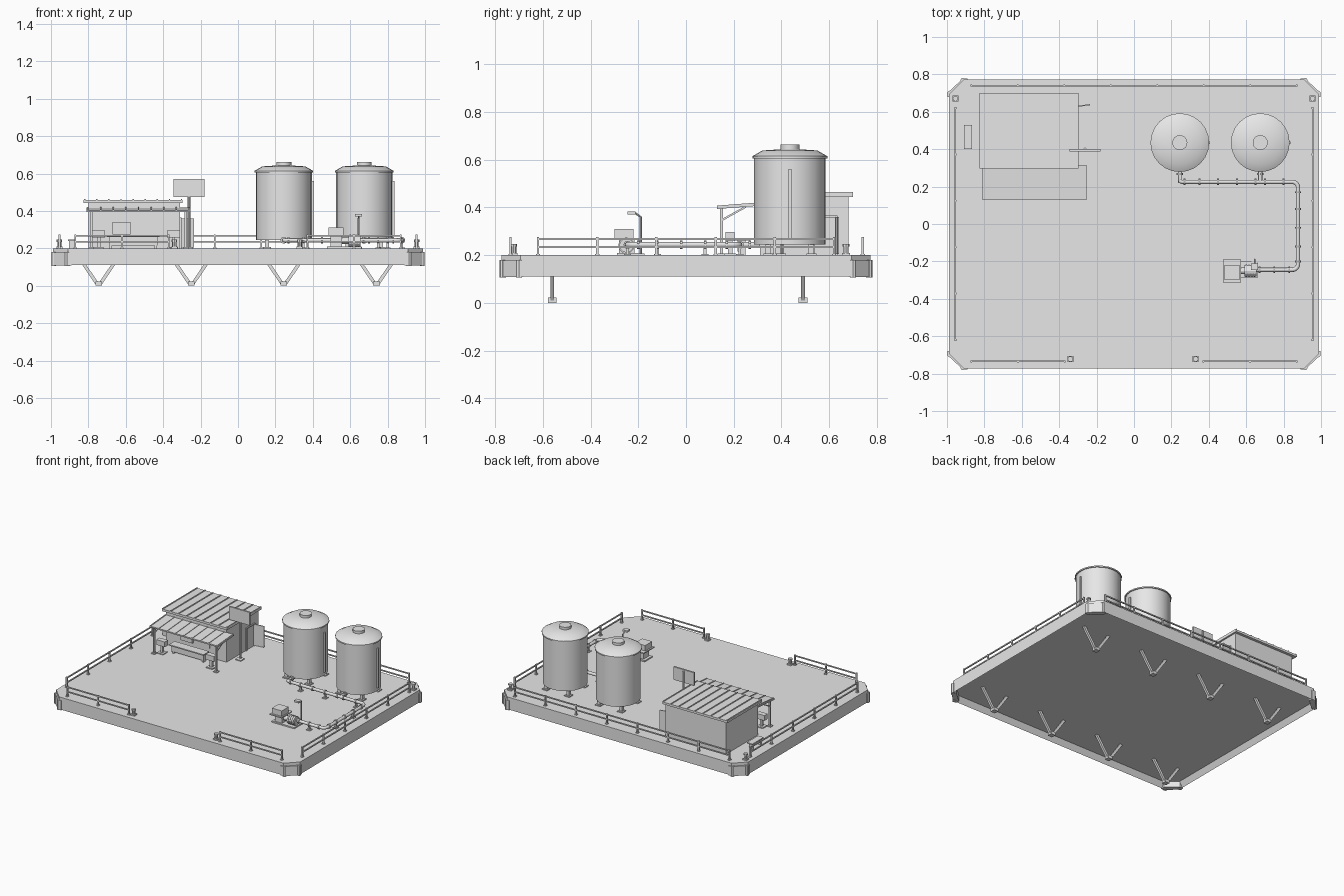
import bpy, bmesh, math
from mathutils import Vector, Matrix

grey = bpy.data.materials.new("plain_grey")
grey.diffuse_color = (0.8, 0.8, 0.8, 1)


class Part:
    """Collects simple solids into one named object."""
    def __init__(self, name):
        self.name, self.bm = name, bmesh.new()

    def box(self, x0, x1, y0, y1, z0, z1):
        m = Matrix.Translation(((x0 + x1) / 2, (y0 + y1) / 2, (z0 + z1) / 2))
        m = m @ Matrix.Diagonal((x1 - x0, y1 - y0, z1 - z0, 1))
        bmesh.ops.create_cube(self.bm, size=1, matrix=m)

    def block(self, x, y, z0, z1, w, d=None):
        d = d or w
        self.box(x - w / 2, x + w / 2, y - d / 2, y + d / 2, z0, z1)

    def rod(self, p, q, r, n=8, r2=None):
        p, q = Vector(p), Vector(q)
        rot = Vector((0, 0, 1)).rotation_difference(q - p).to_matrix().to_4x4()
        bmesh.ops.create_cone(self.bm, cap_ends=True, segments=n, radius1=r,
                              radius2=r if r2 is None else r2, depth=(q - p).length,
                              matrix=Matrix.Translation((p + q) / 2) @ rot)

    def beam(self, p, q, w, d):
        p, q = Vector(p), Vector(q)
        rot = (q - p).to_track_quat('Z', 'Y').to_matrix().to_4x4()
        m = Matrix.Translation((p + q) / 2) @ rot @ Matrix.Diagonal((w, d, (q - p).length, 1))
        bmesh.ops.create_cube(self.bm, size=1, matrix=m)

    def prism(self, pts, z0, z1):
        f = self.bm.faces.new([self.bm.verts.new((x, y, z0)) for x, y in pts])
        new = bmesh.ops.extrude_face_region(self.bm, geom=[f])["geom"]
        bmesh.ops.translate(self.bm, vec=(0, 0, z1 - z0),
                            verts=[v for v in new if isinstance(v, bmesh.types.BMVert)])
        return f

    def lathe(self, x, y, prof, n):
        rings = [[self.bm.verts.new((x + r * math.cos(2 * math.pi * i / n),
                                     y + r * math.sin(2 * math.pi * i / n), z))
                  for i in range(n)] for r, z in prof]
        for a, b in zip(rings, rings[1:]):
            for i in range(n):
                self.bm.faces.new((a[i], a[(i + 1) % n], b[(i + 1) % n], b[i]))
        self.bm.faces.new(rings[0][::-1])
        self.bm.faces.new(rings[-1])

    def done(self, smooth=False):
        bmesh.ops.recalc_face_normals(self.bm, faces=self.bm.faces[:])
        me = bpy.data.meshes.new(self.name)
        self.bm.to_mesh(me)
        self.bm.free()
        me.materials.append(grey)
        ob = bpy.data.objects.new(self.name, me)
        bpy.context.collection.objects.link(ob)
        if smooth:
            bpy.context.view_layer.objects.active = ob
            ob.select_set(True)
            bpy.ops.object.shade_smooth_by_angle(angle=math.radians(30))
            ob.select_set(False)


# Platform slab with cut corners and a recessed underside
X, Y, C = 0.99, 0.773, 0.08
p = Part("platform")
outline = [(X, Y - C), (X - C, Y), (C - X, Y), (-X, Y - C),
           (-X, C - Y), (C - X, -Y), (X - C, -Y), (X, C - Y)]
base = p.prism(outline, 0.11, 0.2)
bmesh.ops.inset_region(p.bm, faces=[base], thickness=0.025)
bmesh.ops.translate(p.bm, vec=(0, 0, 0.04), verts=base.verts[:])
p.done()

# Corner fenders with raised ends
p = Part("corner_fenders")
for sx in (-1, 1):
    for sy in (-1, 1):
        p.prism([(sx * a, sy * b) for a, b in
                 ((0.89, 0.779), (0.915, 0.779), (0.996, 0.70), (0.996, 0.68), (0.97, 0.68), (0.89, 0.75))],
                0.108, 0.178)
        p.rod((sx * 0.915, sy * 0.768, 0.105), (sx * 0.915, sy * 0.768, 0.18), 0.013)
        p.rod((sx * 0.985, sy * 0.70, 0.105), (sx * 0.985, sy * 0.70, 0.18), 0.013)
p.done()

# V shaped supports
p = Part("support_braces")
for x in (-0.745, -0.25, 0.245, 0.74):
    for y in (-0.56, 0.49):
        p.block(x, y, 0, 0.022, 0.036)
        for s in (-1, 1):
            p.beam((x + s * 0.008, y, 0.01), (x + s * 0.105, y, 0.152), 0.016, 0.018)
p.done()

# Railings
p = Part("railings")
for a, b, n in (((-0.87, 0.74), (0.87, 0.74), 8), ((-0.955, -0.62), (-0.955, 0.62), 6),
                ((0.955, -0.62), (0.955, 0.62), 6), ((-0.87, -0.735), (-0.37, -0.735), 3),
                ((0.37, -0.735), (0.87, -0.735), 3)):
    for z in (0.234, 0.268):
        p.beam((*a, z), (*b, z), 0.008, 0.008)
    for i in range(n):
        q = Vector(a).lerp(Vector(b), i / (n - 1))
        p.block(q.x, q.y, 0.2, 0.275, 0.01)
        p.block(q.x, q.y, 0.2, 0.205, 0.018)
p.done()

# Mooring bollards
p = Part("bollards")
for x, y in ((-0.955, 0.67), (0.955, 0.67), (-0.34, -0.722), (0.33, -0.722)):
    p.block(x, y, 0.2, 0.209, 0.032)
    p.rod((x, y, 0.209), (x, y, 0.235), 0.011)
    p.rod((x, y, 0.235), (x, y, 0.246), 0.015)
p.done()

# Storage tanks, feet and level gauges
for name, x in (("left", 0.245), ("right", 0.675)):
    y = 0.435
    p = Part(name + "_tank")
    p.lathe(x, y, [(0.15, 0.245), (0.15, 0.605), (0.157, 0.605), (0.157, 0.614),
                   (0.115, 0.638), (0.04, 0.643), (0.04, 0.662)], 24)
    p.done(True)
    p = Part(name + "_tank_fittings")
    for sx in (-1, 1):
        for sy in (-1, 1):
            p.block(x + sx * 0.09, y + sy * 0.09, 0.2, 0.25, 0.022)
            p.block(x + sx * 0.09, y + sy * 0.09, 0.2, 0.207, 0.042)
    p.box(x + 0.145, x + 0.161, y - 0.006, y + 0.006, 0.27, 0.56)
    p.done()

# Feed pipe from tanks to pump, with rounded bends
def bend(cx, cy, a0, r=0.03):
    return [(cx + r * math.cos(math.radians(a)), cy + r * math.sin(math.radians(a)))
            for a in range(a0, a0 - 91, -18)]

def pipe(name, pts, z=0.243, r=0.0115):
    cu = bpy.data.curves.new(name, 'CURVE')
    cu.dimensions, cu.bevel_depth, cu.bevel_resolution, cu.use_fill_caps = '3D', r, 2, True
    sp = cu.splines.new('POLY')
    sp.points.add(len(pts) - 1)
    for k, (x, y) in zip(sp.points, pts):
        k.co = (x, y, z, 1)
    cu.materials.append(grey)
    bpy.context.collection.objects.link(bpy.data.objects.new(name, cu))

pipe("feed_pipe", [(0.245, 0.31), (0.245, 0.228), (0.26, 0.225)] + bend(0.847, 0.195, 90)
     + bend(0.847, -0.215, 0) + [(0.63, -0.245)])
pipe("right_outlet", [(0.675, 0.31), (0.675, 0.225)])

p = Part("pipe_flanges")
for x in (0.27, 0.35, 0.45, 0.55, 0.65, 0.70, 0.80):
    p.rod((x - 0.005, 0.225, 0.243), (x + 0.005, 0.225, 0.243), 0.017, 10)
for y in (0.17, 0.08, -0.02, -0.12, -0.2):
    p.rod((0.877, y - 0.005, 0.243), (0.877, y + 0.005, 0.243), 0.017, 10)
for x in (0.67, 0.75, 0.83):
    p.rod((x - 0.005, -0.245, 0.243), (x + 0.005, -0.245, 0.243), 0.017, 10)
for x in (0.245, 0.675):
    p.rod((x, 0.262, 0.243), (x, 0.272, 0.243), 0.018, 10)
p.done()

p = Part("pipe_supports")
for x, y in ((0.35, 0.225), (0.55, 0.225), (0.80, 0.225), (0.877, 0.08), (0.877, -0.12), (0.75, -0.245)):
    p.block(x, y, 0.2, 0.24, 0.012)
    p.block(x, y, 0.2, 0.205, 0.03)
p.done()

# Pump unit with motor and control cabinet
p = Part("pump")
p.box(0.475, 0.66, -0.29, -0.20, 0.2, 0.209)
p.box(0.495, 0.555, -0.28, -0.215, 0.209, 0.27)
p.box(0.475, 0.573, -0.312, -0.19, 0.262, 0.27)
p.box(0.485, 0.565, -0.30, -0.22, 0.27, 0.31)
p.rod((0.555, -0.25, 0.24), (0.60, -0.25, 0.24), 0.018, 12)
p.rod((0.59, -0.25, 0.24), (0.655, -0.25, 0.24), 0.03, 12)
for i in range(4):
    p.rod((0.597 + i * 0.015, -0.25, 0.24), (0.603 + i * 0.015, -0.25, 0.24), 0.034, 12)
p.done()

# Work lamp beside the pump
p = Part("work_lamp")
p.block(0.645, -0.19, 0.2, 0.206, 0.034)
p.rod((0.645, -0.19, 0.2), (0.645, -0.19, 0.362), 0.005)
p.rod((0.645, -0.19, 0.36), (0.645, -0.215, 0.377), 0.004)
p.box(0.626, 0.664, -0.245, -0.212, 0.37, 0.383)
p.done()

# Hut walls and seamed flat roof
p = Part("hut_walls")
p.box(-0.80, -0.31, 0.31, 0.68, 0.2, 0.445)
p.done()
p = Part("hut_roof")
p.box(-0.825, -0.298, 0.297, 0.70, 0.443, 0.459)
for i in range(9):
    p.block(-0.82 + i * 0.0648, 0.4985, 0.459, 0.464, 0.007, 0.403)
p.done()

# Porch roof, posts and braces
p = Part("porch")
p.beam((-0.532, 0.13, 0.398), (-0.532, 0.315, 0.412), 0.555, 0.01)
for i in range(9):
    x = -0.802 + i * 0.0675
    p.beam((x, 0.13, 0.404), (x, 0.315, 0.418), 0.007, 0.006)
for x in (-0.785, -0.28):
    p.block(x, 0.148, 0.2, 0.397, 0.012)
    p.block(x, 0.148, 0.2, 0.206, 0.03)
    p.beam((x, 0.148, 0.345), (x, 0.25, 0.402), 0.008, 0.008)
p.done()

# Service window and counter
p = Part("service_window")
p.box(-0.67, -0.445, 0.303, 0.311, 0.267, 0.375)
p.box(-0.67, -0.575, 0.29, 0.304, 0.275, 0.34)
p.done()
p = Part("counter")
p.box(-0.69, -0.43, 0.215, 0.225, 0.215, 0.262)
p.box(-0.70, -0.42, 0.20, 0.265, 0.26, 0.268)
for x in (-0.68, -0.44):
    p.box(x - 0.006, x + 0.006, 0.22, 0.25, 0.2, 0.262)
p.done()

# Terminals on pedestals under the porch
p = Part("terminals")
for x in (-0.745, -0.345):
    p.block(x, 0.185, 0.2, 0.207, 0.05)
    p.block(x, 0.185, 0.2, 0.262, 0.018)
    p.block(x, 0.185, 0.258, 0.296, 0.068, 0.038)
p.done()

# Open side door and its frame
p = Part("side_door")
p.beam((-0.31, 0.628, 0.282), (-0.235, 0.638, 0.282), 0.006, 0.155)
for y in (0.535, 0.63):
    p.block(-0.308, y, 0.2, 0.362, 0.01)
p.box(-0.313, -0.303, 0.53, 0.635, 0.358, 0.366)
p.done()

# Sign board on a pole
p = Part("sign_board")
p.block(-0.262, 0.397, 0.2, 0.207, 0.045)
p.rod((-0.262, 0.402, 0.2), (-0.262, 0.402, 0.56), 0.007)
p.box(-0.345, -0.179, 0.388, 0.401, 0.475, 0.57)
p.done()

# Bench on the left side of the hut
p = Part("bench")
p.box(-0.91, -0.865, 0.40, 0.53, 0.24, 0.248)
for y in (0.42, 0.51):
    p.box(-0.903, -0.872, y - 0.005, y + 0.005, 0.2, 0.241)
p.done()
